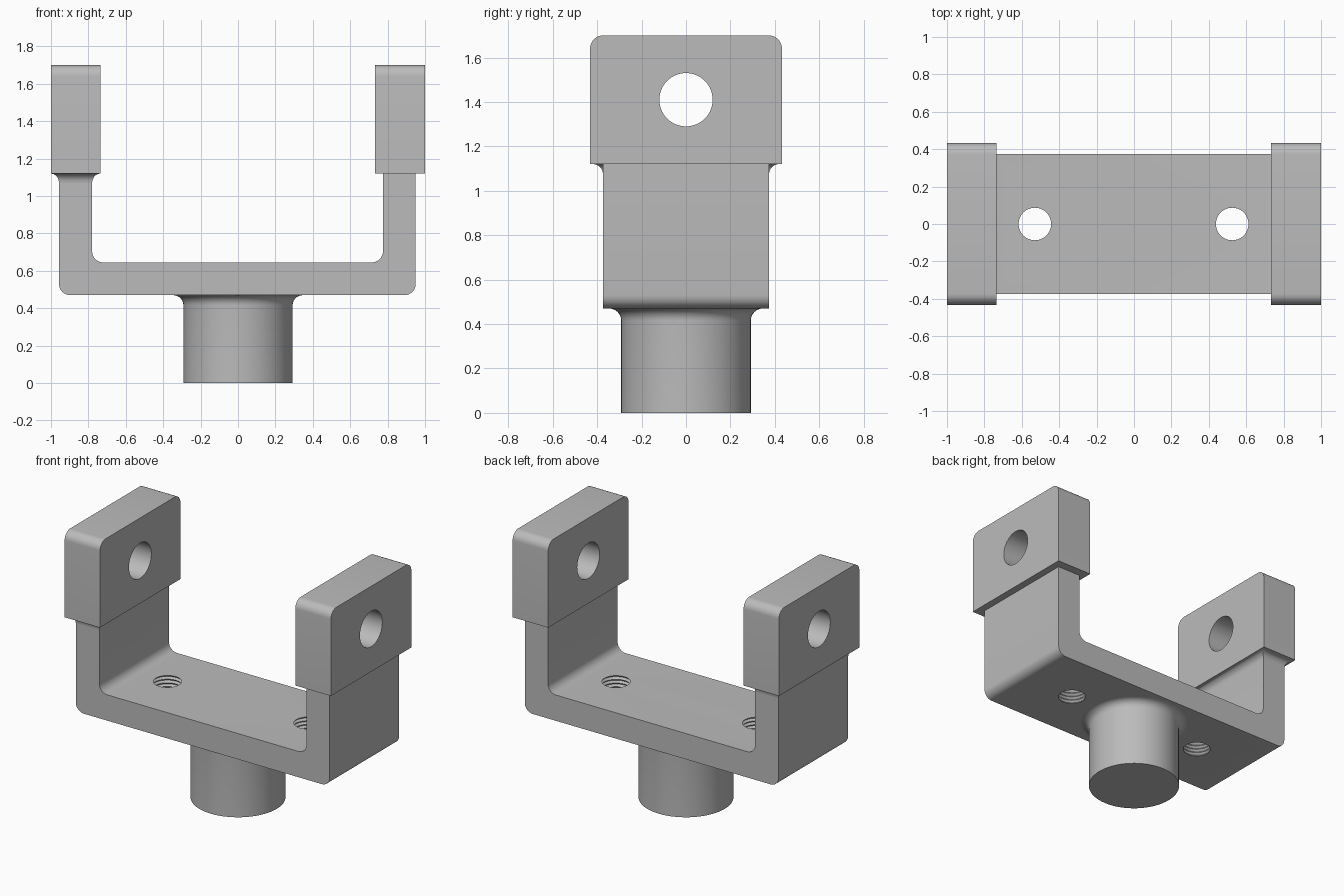
import bpy, bmesh, math
from mathutils import Vector

cube = bpy.data.objects.get("Cube")
if cube:
    bpy.data.objects.remove(cube, do_unlink=True)

steel = bpy.data.materials.new("machined_grey")
steel.use_nodes = True
GREY = (0.5, 0.5, 0.5, 1)
steel.diffuse_color = GREY
steel.node_tree.nodes["Principled BSDF"].inputs["Base Color"].default_value = GREY

BASE_Z, FLOOR_Z, EAR_Z, TOP_Z = 0.47, 0.645, 1.12, 1.70
HALF_Y, EAR_Y, ROUND = 0.373, 0.432, 0.06
HOLE_Z = 1.41


def finish(name, bm):
    bmesh.ops.recalc_face_normals(bm, faces=bm.faces)
    mesh = bpy.data.meshes.new(name)
    bm.to_mesh(mesh)
    bm.free()
    mesh.materials.append(steel)
    obj = bpy.data.objects.new(name, mesh)
    bpy.context.collection.objects.link(obj)
    return obj


def rounded(corners, steps=8):
    """Outline from (x, y, radius) corners at right angles."""
    out = []
    for i, (x, y, r) in enumerate(corners):
        p = Vector((x, y))
        if not r:
            out.append(p)
            continue
        a = (Vector(corners[i - 1][:2]) - p).normalized() * r
        b = (Vector(corners[(i + 1) % len(corners)][:2]) - p).normalized() * r
        for k in range(steps + 1):
            t = math.pi / 2 * k / steps
            out.append(p + a * (1 - math.sin(t)) + b * (1 - math.cos(t)))
    return out


def prism(name, outline, place, lo, hi):
    """Extrude an outline; place(u, v, w) maps it into space."""
    bm = bmesh.new()
    rings = [[bm.verts.new(place(u, v, w)) for u, v in outline] for w in (lo, hi)]
    bridge(bm, rings)
    for ring in rings:
        bm.faces.new(ring)
    return finish(name, bm)


def bridge(bm, rings):
    for a, b in zip(rings, rings[1:]):
        n = len(a)
        for i in range(n):
            bm.faces.new((a[i], a[(i + 1) % n], b[(i + 1) % n], b[i]))


def lathe(name, profile, x=0, caps=(True, True), sides=64):
    """Turn (radius, z) points about a vertical axis."""
    bm = bmesh.new()
    angles = [math.tau * i / sides for i in range(sides)]
    rings = [[bm.verts.new((x + r * math.cos(a), r * math.sin(a), z)) for a in angles]
             for r, z in profile]
    bridge(bm, rings)
    for ring, cap in zip((rings[0], rings[-1]), caps):
        if cap:
            bm.faces.new(ring)
    return finish(name, bm)


def cut(obj, cutter):
    cutter.hide_render = True
    bpy.context.view_layer.objects.active = obj
    mod = obj.modifiers.new("cut", "BOOLEAN")
    mod.operation, mod.solver, mod.object = "DIFFERENCE", "EXACT", cutter
    bpy.ops.object.modifier_apply(modifier=mod.name)
    bpy.data.objects.remove(cutter, do_unlink=True)


def along_y(u, v, w):
    return (u, w, v)


def along_x(u, v, w):
    return (w, u, v)


# U-shaped bracket
LEFT, RIGHT, IN_LEFT, IN_RIGHT = 0.95, -0.957, 0.775, -0.78
bracket = prism("bracket", rounded([
    (RIGHT, BASE_Z, ROUND), (LEFT, BASE_Z, ROUND), (LEFT, EAR_Z, 0), (IN_LEFT, EAR_Z, 0),
    (IN_LEFT, FLOOR_Z, ROUND), (IN_RIGHT, FLOOR_Z, ROUND), (IN_RIGHT, EAR_Z, 0),
    (RIGHT, EAR_Z, 0)]), along_y, -HALF_Y, HALF_Y)

# Threaded holes through the bracket floor
PITCH = 0.025
thread = [(0.087 + 0.012 * (i % 2), BASE_Z - PITCH + i * PITCH / 2) for i in range(19)]
for x in (-0.53, 0.525):
    cut(bracket, lathe("thread_cutter", thread, x, sides=48))

# Ears with cross holes
parts = [bracket]
ear_outline = rounded([(-EAR_Y, EAR_Z, 0), (EAR_Y, EAR_Z, 0),
                       (EAR_Y, TOP_Z, ROUND), (-EAR_Y, TOP_Z, ROUND)])
pin = [(0.12 * math.cos(math.tau * i / 64), HOLE_Z + 0.12 * math.sin(math.tau * i / 64))
       for i in range(64)]
for name, lo, hi in (("right_ear", -1, -0.735), ("left_ear", 0.733, 1)):
    ear = prism(name, ear_outline, along_x, lo, hi)
    cut(ear, prism("pin_cutter", pin, along_x, lo - 0.1, hi + 0.1))
    parts.append(ear)

# Concave collar under the right ear only
bm = bmesh.new()
rings = []
for k in range(9):
    t = math.pi / 2 * k / 8
    o, z = 0.044 * (1 - math.cos(t)), EAR_Z - 0.05 * (1 - math.sin(t))
    x0, x1, y = RIGHT - o, IN_RIGHT + o, HALF_Y + o
    rings.append([bm.verts.new((px, py, z)) for px, py in
                  ((x0, -y), (x1, -y), (x1, y), (x0, y))])
bridge(bm, rings)
parts.append(finish("right_ear_fillet", bm))

# Round post flaring into the bracket
POST, FLARE = 0.292, 0.054
profile = [(POST, 0)]
for k in range(9):
    t = math.pi / 2 * k / 8
    profile.append((POST + FLARE * (1 - math.cos(t)), BASE_Z - FLARE * (1 - math.sin(t))))
parts.append(lathe("post", profile, caps=(True, False)))

# Smooth the curves, keep the edges crisp
bpy.ops.object.select_all(action="DESELECT")
for part in parts:
    part.select_set(True)
bpy.context.view_layer.objects.active = bracket
bpy.ops.object.shade_smooth_by_angle(angle=math.radians(30))
